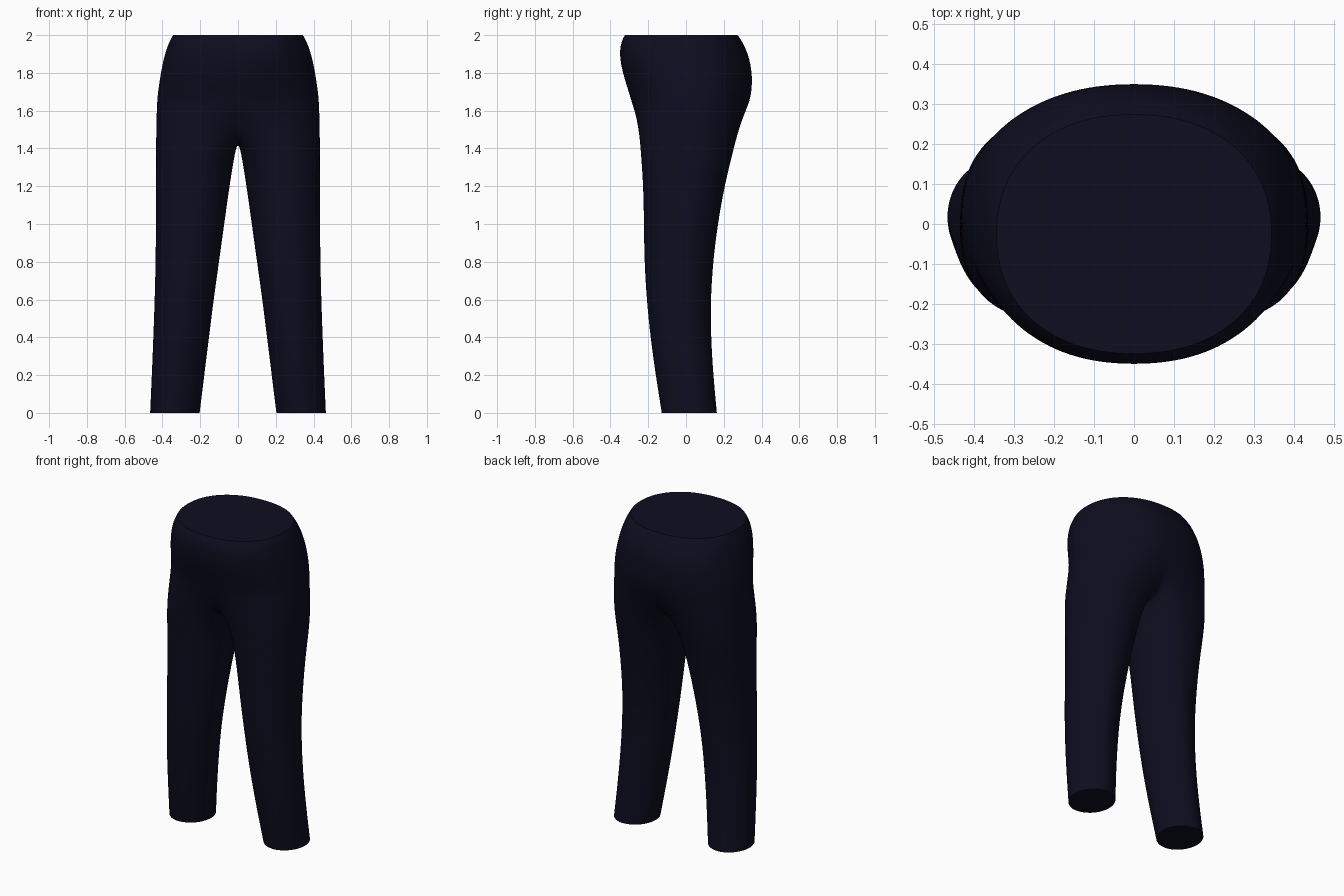
import bpy, bmesh
from math import sin, cos, radians, copysign

cube = bpy.data.objects.get("Cube")
if cube:
    bpy.data.objects.remove(cube)

OUTER, INNER = 17, 7   # points on the outside of a leg, and along the crotch

# Hip sections: height, half width, front y, back y
HIPS = [(2.0, .345, -.325, .275), (1.97, .364, -.343, .297), (1.9, .39, -.356, .332),
        (1.8, .411, -.337, .353), (1.7, .426, -.305, .35), (1.62, .433, -.281, .331)]
# Leg sections: height, inner x, outer x, front y, back y, squareness, half sweep in degrees
LEGS = [(1.4, .012, .436, -.243, .255, 2.5, 125), (1.2, .043, .436, -.228, .206, 2.2, 115),
        (1.0, .07, .436, -.225, .17, 2.1, 105), (.8, .097, .437, -.222, .145, 2, 95),
        (.6, .125, .442, -.21, .132, 2, 90), (.4, .15, .449, -.19, .134, 2, 90),
        (.2, .175, .457, -.162, .146, 2, 90), (0, .2, .466, -.13, .165, 2, 90)]


def oval(angle, x0, x1, y0, y1, power):
    """Point on a rounded outline; angle 0 faces +x."""
    c, s = cos(radians(angle)), sin(radians(angle))
    bend = lambda v: copysign(abs(v) ** (2 / power), v)
    return (x0 + x1) / 2 + bend(c) * (x1 - x0) / 2, (y0 + y1) / 2 + bend(s) * (y1 - y0) / 2


def strip(a, b, closed=False):
    """Quads between two rows of points."""
    for i in range(len(a) if closed else len(a) - 1):
        j = (i + 1) % len(a)
        bm.faces.new((a[i], b[i], b[j], a[j]))


bm = bmesh.new()
crease = bm.edges.layers.float.new("crease_edge")

# Left half of the hips, swept from front centre to back centre
rows = []
for z, w, front, back in HIPS:
    row = []
    for i in range(OUTER):
        x, y = oval(-90 + 180 * i / (OUTER - 1), -w, w, front, back, 2.2)
        row.append(bm.verts.new((0 if i in (0, OUTER - 1) else x, y, z)))
    rows.append(row)
for a, b in zip(rows, rows[1:]):
    strip(a, b)

# Crotch seam from back centre to front centre
seam = []
for i in range(INNER):
    t = 1 - 2 * (i + 1) / (INNER + 1)
    seam.append(bm.verts.new((0, .01 + t * .32, 1.42 + .14 * abs(t) ** 2.5)))

# Left leg
ring = rows[-1] + seam
for z, x0, x1, front, back, power, sweep in LEGS:
    angles = [-sweep + 2 * sweep * i / (OUTER - 1) for i in range(OUTER)]
    angles += [sweep + (360 - 2 * sweep) * (i + 1) / (INNER + 1) for i in range(INNER)]
    lower = [bm.verts.new((*oval(a, x0, x1, front, back, power), z)) for a in angles]
    strip(ring, lower, True)
    ring = lower

# Flat waist and ankle caps with crisp rims
waist = bm.faces.new(rows[0])
ankle = bm.faces.new(ring[::-1])
for face in (waist, ankle):
    for edge in face.edges:
        if any(abs(v.co.x) > 1e-5 for v in edge.verts):
            edge[crease] = 1
bmesh.ops.recalc_face_normals(bm, faces=bm.faces)
if waist.normal.z < 0:
    bmesh.ops.reverse_faces(bm, faces=bm.faces)

mesh = bpy.data.meshes.new("trousers")
bm.to_mesh(mesh)
bm.free()
trousers = bpy.data.objects.new("trousers", mesh)
bpy.context.collection.objects.link(trousers)

# Mirror to the right side and smooth the cloth
mirror = trousers.modifiers.new("right_half", "MIRROR")
mirror.use_clip = True
smooth = trousers.modifiers.new("smooth_cloth", "SUBSURF")
smooth.levels = smooth.render_levels = 2

# Dark navy cloth
navy = bpy.data.materials.new("dark navy cloth")
navy.use_nodes = True
colour = (.004, .004, .014, 1)
navy.diffuse_color = colour
shader = navy.node_tree.nodes["Principled BSDF"]
shader.inputs["Base Color"].default_value = colour
shader.inputs["Roughness"].default_value = .9
mesh.materials.append(navy)

bpy.context.view_layer.objects.active = trousers
trousers.select_set(True)
for modifier in ("right_half", "smooth_cloth"):
    bpy.ops.object.modifier_apply(modifier=modifier)
bpy.ops.object.shade_smooth_by_angle(angle=radians(40))
